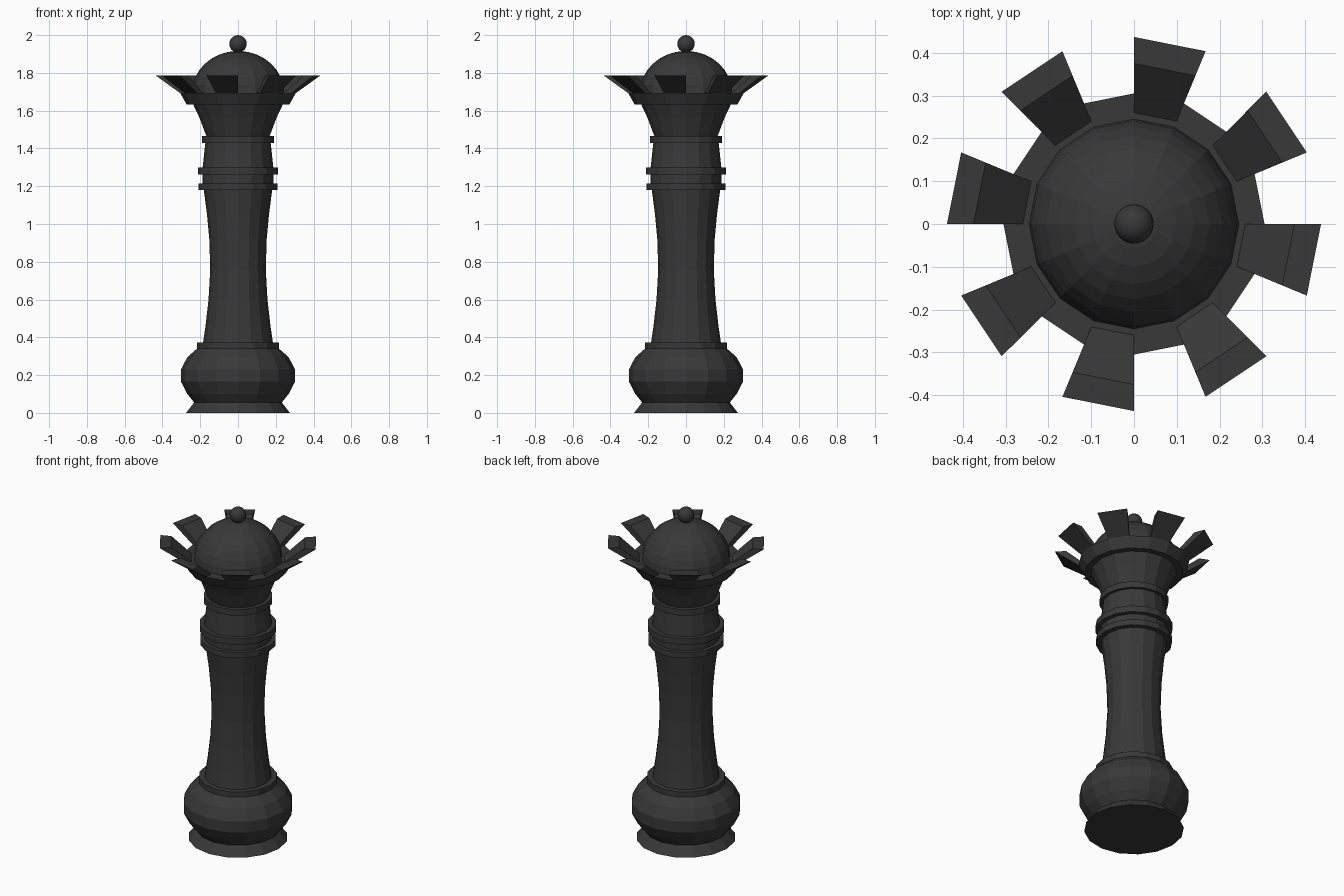
import bpy, bmesh, math

if "Cube" in bpy.data.objects:
    bpy.data.objects.remove(bpy.data.objects["Cube"])

SIDES = 16
STEP = 2 * math.pi / SIDES

mat = bpy.data.materials.new("black_paint")
mat.diffuse_color = (0.04, 0.04, 0.04, 1)
mat.use_nodes = True
mat.node_tree.nodes["Principled BSDF"].inputs["Base Color"].default_value = mat.diffuse_color


def finish(name, bm):
    bmesh.ops.recalc_face_normals(bm, faces=bm.faces)
    mesh = bpy.data.meshes.new(name)
    bm.to_mesh(mesh)
    bm.free()
    mesh.materials.append(mat)
    ob = bpy.data.objects.new(name, mesh)
    bpy.context.collection.objects.link(ob)
    return ob


def ring_point(r, z, k):
    return (r * math.cos(k * STEP), r * math.sin(k * STEP), z)


def lathe(name, profile):
    """Turn an (r, z) profile into a closed 16-sided solid."""
    bm = bmesh.new()
    rings = [[bm.verts.new(ring_point(r, z, k)) for k in range(SIDES)] for r, z in profile]
    for a, b in zip(rings, rings[1:]):
        for k in range(SIDES):
            n = (k + 1) % SIDES
            bm.faces.new((a[k], a[n], b[n], b[k]))
    bm.faces.new(rings[0])
    bm.faces.new(rings[-1])
    return finish(name, bm)


# Flared foot, bulging base and its collar
lathe("base", [(.275, 0), (.232, .055), (.268, .10), (.302, .165), (.302, .23),
               (.268, .295), (.217, .34), (.217, .372), (.185, .372)])

# Waisted column with two rings, then a short neck and a third ring
lathe("column", [(.185, .372), (.172, .46), (.156, .60), (.147, .76), (.152, .92),
                 (.164, 1.05), (.181, 1.18), (.21, 1.18), (.21, 1.215), (.187, 1.215),
                 (.187, 1.262), (.213, 1.262), (.213, 1.30), (.187, 1.30), (.173, 1.43),
                 (.19, 1.43), (.19, 1.467), (.168, 1.467)])

# Flared cup with overhanging rim
lathe("crown_cup", [(.168, 1.467), (.203, 1.56), (.237, 1.632), (.272, 1.632),
                    (.305, 1.692), (.245, 1.692)])

# Eight outward-leaning teeth on alternate rim sides
bm = bmesh.new()
section = [(.305, 1.692), (.437, 1.787), (.375, 1.787), (.26, 1.692)]
for k in range(1, SIDES, 2):
    a = [bm.verts.new(ring_point(r, z, k)) for r, z in section]
    b = [bm.verts.new(ring_point(r, z, k + 1)) for r, z in section]
    bm.faces.new(a)
    bm.faces.new(b)
    for i in range(4):
        j = (i + 1) % 4
        bm.faces.new((a[i], a[j], b[j], b[i]))
finish("crown_teeth", bm)

# Dome inside the crown
arc = [math.radians(d) for d in range(0, 90, 11)]
lathe("dome", [(.245 * math.cos(t), 1.692 + .224 * math.sin(t)) for t in arc])

# Ball on top
bm = bmesh.new()
bmesh.ops.create_uvsphere(bm, u_segments=24, v_segments=14, radius=.046)
bmesh.ops.translate(bm, verts=bm.verts, vec=(0, 0, 1.954))
ball = finish("finial_ball", bm)
ball.data.shade_smooth()
